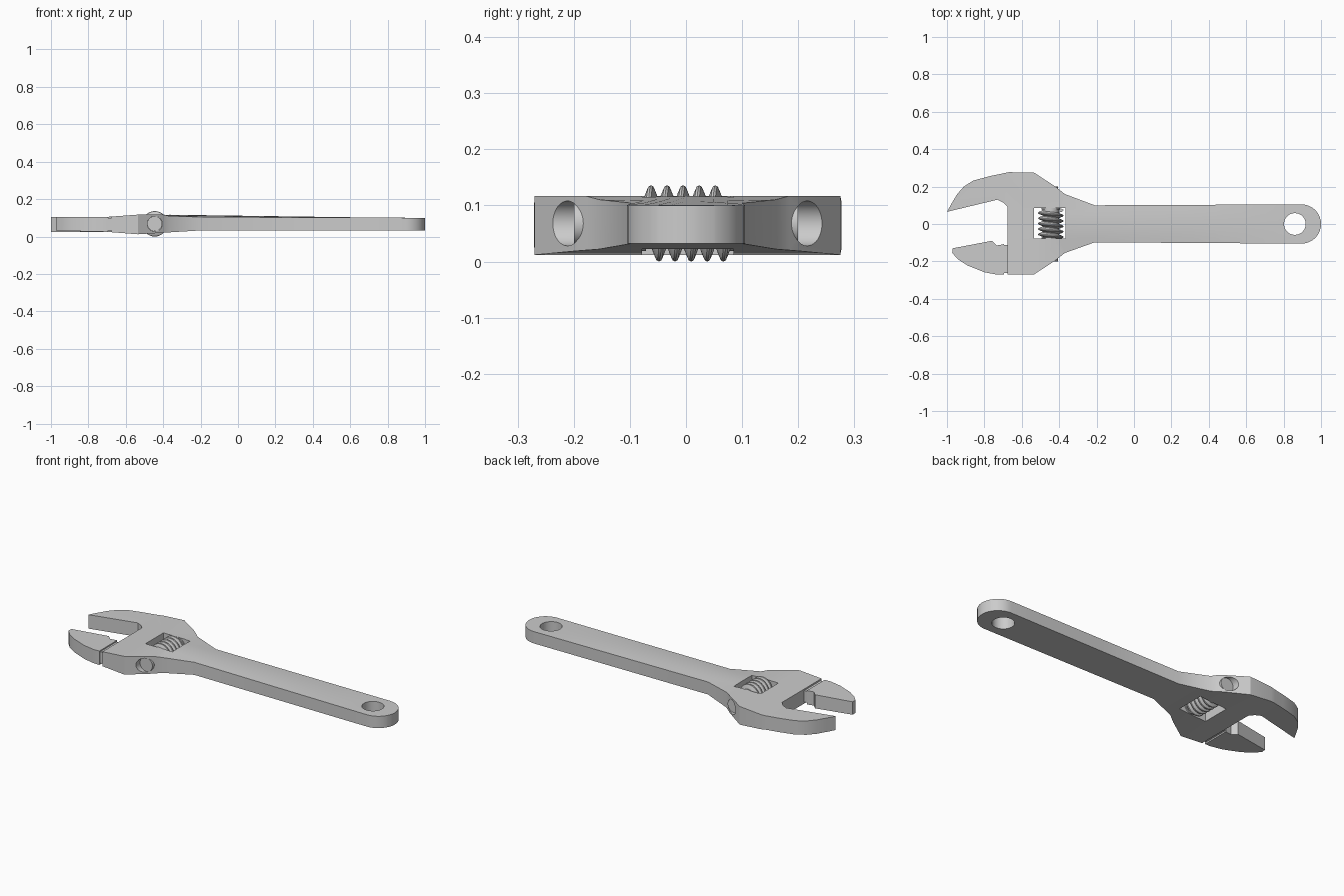
import bpy, bmesh, math

if "Cube" in bpy.data.objects:
    bpy.data.objects.remove(bpy.data.objects["Cube"])

steel = bpy.data.materials.new("steel grey")
steel.diffuse_color = (0.6, 0.6, 0.6, 1)
steel.use_nodes = True
steel.node_tree.nodes["Principled BSDF"].inputs["Base Color"].default_value = steel.diffuse_color


def lerp_table(table, x):
    """Piecewise linear height along the tool."""
    for (x0, z0), (x1, z1) in zip(table, table[1:]):
        if x <= x1:
            return z0 + (z1 - z0) * max(0, x - x0) / (x1 - x0)
    return table[-1][1]


EDGE = [(-1, .105), (-.7, .105), (-.535, .117), (-.21, .104), (1, .1)]
RIDGE = [(-1, .105), (-.7, .105), (-.535, .117), (-.4, .117), (.75, .101), (1, .1)]
BOTTOM = [(-1, .025), (-.7, .025), (-.535, .012), (-.21, .032), (1, .032)]


def top_z(x, y):
    crown = max(0, 1 - (y / .1) ** 2)
    if x < -.4:  # the head flattens out
        crown = 1
    return lerp_table(EDGE, x) + (lerp_table(RIDGE, x) - lerp_table(EDGE, x)) * crown


def bottom_z(x, y):
    return lerp_table(BOTTOM, x)


def finish(name, bm, angle=30):
    bmesh.ops.recalc_face_normals(bm, faces=bm.faces)
    me = bpy.data.meshes.new(name)
    bm.to_mesh(me)
    bm.free()
    me.materials.append(steel)
    ob = bpy.data.objects.new(name, me)
    bpy.context.collection.objects.link(ob)
    smooth(ob, angle)
    return ob


def smooth(ob, angle=30):
    bpy.ops.object.select_all(action='DESELECT')
    ob.select_set(True)
    bpy.context.view_layer.objects.active = ob
    bpy.ops.object.shade_smooth_by_angle(angle=math.radians(angle))


def slab(name, outline, top, bottom, xcuts=(), ycuts=()):
    """Extrude an outline, with heights that follow two functions."""
    bm = bmesh.new()
    bm.faces.new([bm.verts.new((x, y, 0)) for x, y in outline])
    for axis, cuts in ((0, xcuts), (1, ycuts)):
        for c in cuts:
            co, no = [0, 0, 0], [0, 0, 0]
            co[axis], no[axis] = c, 1
            bmesh.ops.bisect_plane(bm, geom=bm.verts[:] + bm.edges[:] + bm.faces[:],
                                   dist=1e-5, plane_co=co, plane_no=no)
    ret = bmesh.ops.extrude_face_region(bm, geom=bm.faces[:], use_keep_orig=True)
    upper = {g for g in ret["geom"] if isinstance(g, bmesh.types.BMVert)}
    for v in bm.verts:
        v.co.z = (top if v in upper else bottom)(v.co.x, v.co.y)
    return finish(name, bm)


def cylinder(name, r, axis, center, length, n=40):
    """Cylinder along 'y' or 'z'."""
    bm = bmesh.new()
    bmesh.ops.create_cone(bm, cap_ends=True, segments=n, radius1=r, radius2=r, depth=length)
    for v in bm.verts:
        x, y, z = v.co
        v.co = (x, z, y) if axis == 'y' else (x, y, z)
    bmesh.ops.translate(bm, vec=center, verts=bm.verts)
    return finish(name, bm)


def box(name, x, y, z):
    return slab(name, [(x[0], y[0]), (x[1], y[0]), (x[1], y[1]), (x[0], y[1])],
                lambda *_: z[1], lambda *_: z[0])


def cut(ob, cutters):
    for c in cutters:
        m = ob.modifiers.new("cut", 'BOOLEAN')
        m.operation, m.solver, m.object = 'DIFFERENCE', 'EXACT', c
    dg = bpy.context.evaluated_depsgraph_get()
    me = bpy.data.meshes.new_from_object(ob.evaluated_get(dg))
    ob.modifiers.clear()
    ob.data = me
    for c in cutters:
        bpy.data.objects.remove(c)
    smooth(ob)


# Body: fixed jaw, head, neck and handle in one outline
end = [(.895 + .105 * math.cos(a), .105 * math.sin(a))
       for a in (math.radians(-90 + 10 * i) for i in range(19))]
outline = ([(-.675, -.27), (-.535, -.27), (-.42, -.195), (-.37, -.155), (-.21, -.098)]
           + end
           + [(-.21, .1), (-.37, .16), (-.42, .2), (-.535, .275), (-.67, .277),
              (-.77, .256), (-.86, .232), (-.91, .2), (-.945, .16), (-.975, .11),
              (-1, .065), (-.73, .13), (-.7, .115), (-.675, .09)])
body = slab("wrench_body", outline, top_z, bottom_z,
            xcuts=(-.7, -.535, -.4, -.21, .3, .75),
            ycuts=(-.075, -.05, -.025, 0, .025, .05, .075))
SX, SZ = -.445, .068  # screw axis
cut(body, [box("window_cutter", (-.535, -.365), (-.078, .085), (-.1, .3)),
           cylinder("hang_hole_cutter", .058, 'z', (.86, 0, .07), .5),
           cylinder("pin_hole_cutter", .04, 'y', (SX, 0, SZ), .8)])

# Movable jaw and the tongue that joins it to the head
jaw = [(-.695, -.27), (-.695, -.108), (-.735, -.115), (-.76, -.09), (-.97, -.13),
       (-.972, -.155), (-.94, -.19), (-.89, -.222), (-.8, -.258), (-.73, -.271)]
slab("movable_jaw", jaw, lambda *_: .105, lambda x, y: .025 + .006 * min(1, (-.695 - x) / .27))
box("jaw_tongue", (-.72, -.65), (-.262, -.112), (.033, .098))

# Pin ends in the side holes
for side, name in ((1, "pin_back"), (-1, "pin_front")):
    cylinder(name, .0395, 'y', (SX, side * .1425, SZ), .115)

# Adjusting screw: core with end collars and a helical thread
cylinder("screw_core", .043, 'y', (SX, .0035, SZ), .163)
for y, name in ((-.0745, "screw_collar_front"), (.0815, "screw_collar_back")):
    cylinder(name, .049, 'y', (SX, y, SZ), .007)

PITCH, TURNS, SEG = .0287, 5, 36
profile = [(-.0135, .041), (-.009, .054), (-.004, .066), (0, .068),
           (.004, .066), (.009, .054), (.0135, .041)]
bm = bmesh.new()
rows = []
for i in range(TURNS * SEG + 1):
    a = math.tau * i / SEG
    y0 = PITCH * (i / SEG - TURNS / 2) + .002
    rows.append([bm.verts.new((SX + r * math.cos(a), y0 + dy, SZ + r * math.sin(a)))
                 for dy, r in profile])
for p, q in zip(rows, rows[1:]):
    for k in range(len(profile)):
        j = (k + 1) % len(profile)
        bm.faces.new((p[k], p[j], q[j], q[k]))
bm.faces.new(rows[0])
bm.faces.new(rows[-1])
finish("screw_thread", bm, 40)
